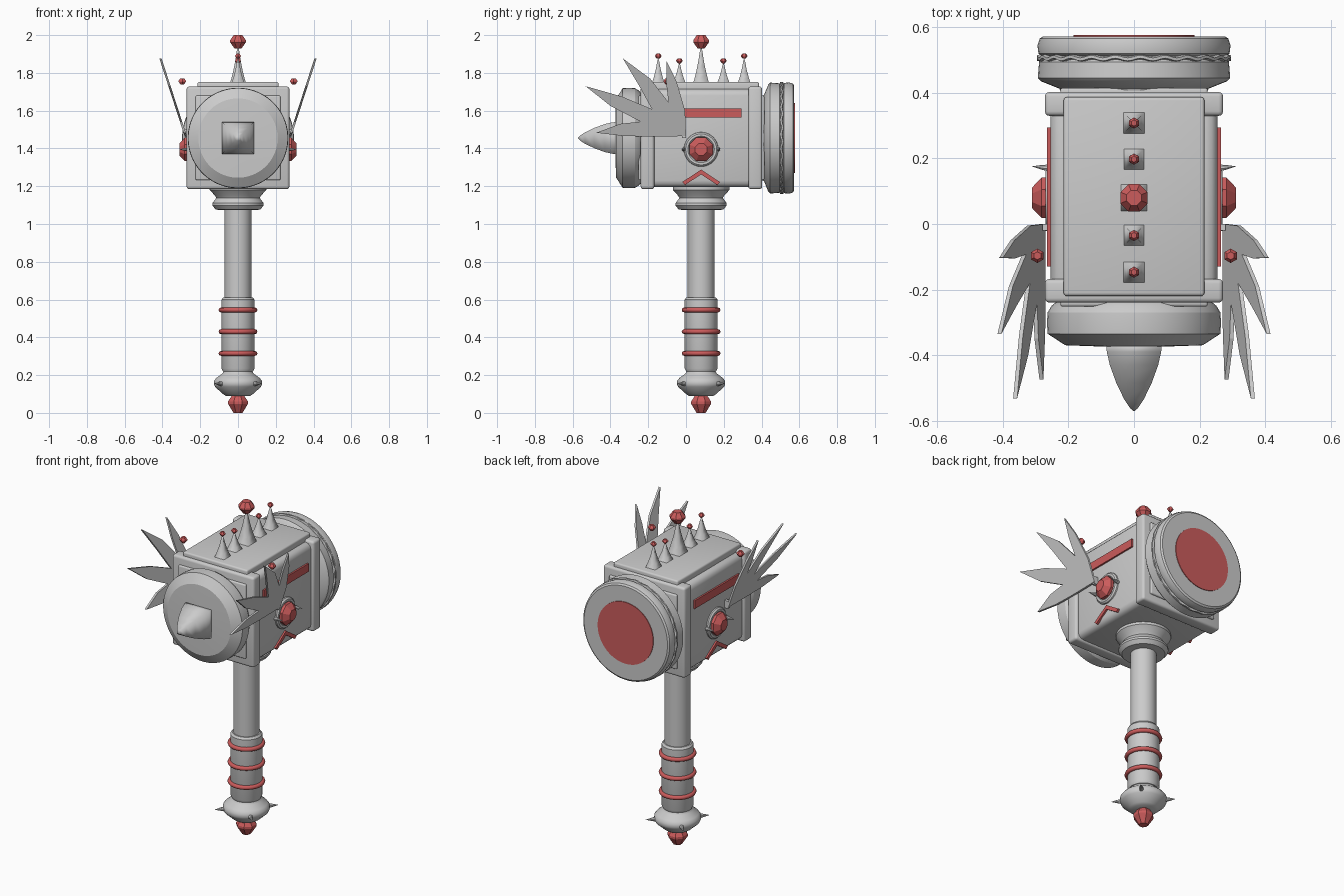
import bpy, bmesh, math
from mathutils import Vector, Matrix

if "Cube" in bpy.data.objects:
    bpy.data.objects.remove(bpy.data.objects["Cube"])


def material(name, rgb):
    m = bpy.data.materials.new(name)
    m.diffuse_color = (*rgb, 1)
    m.use_nodes = True
    m.node_tree.nodes["Principled BSDF"].inputs["Base Color"].default_value = m.diffuse_color
    return m


STEEL = material("grey steel", (0.6, 0.6, 0.6))
RED = material("ruby red", (0.6, 0.107, 0.107))
HY, HZ = 0.08, 1.455      # handle axis y, head centre z


def finish(name, bm, mat, smooth=35):
    bmesh.ops.recalc_face_normals(bm, faces=bm.faces)
    me = bpy.data.meshes.new(name)
    bm.to_mesh(me)
    bm.free()
    me.materials.append(mat)
    if smooth:
        me.shade_smooth()
        me.set_sharp_from_angle(angle=math.radians(smooth))
    ob = bpy.data.objects.new(name, me)
    bpy.context.collection.objects.link(ob)
    return ob


def lathe(name, profile, mat, at=(0, 0, 0), axis=(0, 0, 1), n=48, smooth=35, wave=0):
    """Revolve (radius, height) points around an axis; zero radius closes to a tip."""
    bm = bmesh.new()
    rot = Vector((0, 0, 1)).rotation_difference(Vector(axis)).to_matrix().to_4x4()
    mw = Matrix.Translation(at) @ rot
    rings = []
    for r, h in profile:
        if r == 0:
            rings.append([bm.verts.new(mw @ Vector((0, 0, h)))] * n)
            continue
        ring = []
        for i in range(n):
            a = 2 * math.pi * (i + 0.5) / n
            dh = wave * math.sin(24 * a)
            ring.append(bm.verts.new(mw @ Vector((r * math.cos(a), r * math.sin(a), h + dh))))
        rings.append(ring)
    for lo, hi in zip(rings, rings[1:]):
        for i in range(n):
            j = (i + 1) % n
            bm.faces.new(dict.fromkeys((lo[i], lo[j], hi[j], hi[i])))
    for ring in (rings[0], rings[-1]):
        if ring[0] is not ring[1]:
            bm.faces.new(ring)
    return finish(name, bm, mat, smooth)


def box(name, lo, hi, mat, bevel=0.0):
    bm = bmesh.new()
    bmesh.ops.create_cube(bm, size=1)
    lo, hi = Vector(lo), Vector(hi)
    for v in bm.verts:
        v.co = [(a + b) / 2 + c * (b - a) for a, b, c in zip(lo, hi, v.co)]
    if bevel:
        bmesh.ops.bevel(bm, geom=bm.edges[:], offset=bevel, segments=3, profile=0.5, affect='EDGES')
    return finish(name, bm, mat)


def gem(name, r, at, axis=(0, 0, 1), n=8):
    """Faceted gem, centred on its widest part."""
    pts = [(0.45 * r, -0.8 * r), (r, -0.1 * r), (r, 0.15 * r), (0.55 * r, 0.75 * r)]
    return lathe(name, pts, RED, at, axis, n, smooth=0)


def prism(name, pts, to3d, thick, mat):
    """Extrude a flat outline; to3d maps (y, z, offset) into space."""
    bm = bmesh.new()
    a = [bm.verts.new(to3d(y, z, -thick / 2)) for y, z in pts]
    b = [bm.verts.new(to3d(y, z, thick / 2)) for y, z in pts]
    bm.faces.new(a)
    bm.faces.new(b[::-1])
    for i in range(len(pts)):
        j = (i + 1) % len(pts)
        bm.faces.new((a[i], a[j], b[j], b[i]))
    return finish(name, bm, mat, 0)


# handle: shaft, grip, rings, pommel
lathe("shaft", [(0.071, 0.55), (0.071, 1.1)], STEEL, (0, HY, 0))
lathe("grip", [(0.08, 0.22), (0.087, 0.235), (0.087, 0.6), (0.078, 0.612)], STEEL, (0, HY, 0))
for z in (0.315, 0.43, 0.545):
    pts = [(0.09 + 0.013 * math.cos(t * math.pi / 4), 0.013 * math.sin(t * math.pi / 4))
           for t in range(-3, 4)]
    lathe("grip_ring", pts, RED, (0, HY, z), smooth=60)
lathe("pommel", [(0.065, 0.09), (0.08, 0.1), (0.122, 0.138), (0.128, 0.152), (0.127, 0.17),
                 (0.115, 0.185), (0.085, 0.207), (0.075, 0.22), (0.075, 0.237)],
      STEEL, (0, HY, 0), smooth=40)
for k in range(4):
    a = math.pi / 4 + k * math.pi / 2
    d = (math.cos(a), math.sin(a), 0)
    lathe("pommel_spike", [(0.016, 0.11), (0.01, 0.14), (0, 0.178)], STEEL, (0, HY, 0.155), d, 8)
lathe("pommel_gem", [(0.026, 0), (0.057, 0.048), (0.057, 0.06), (0.035, 0.092)],
      RED, (0, HY, 0), n=8, smooth=0)
lathe("collar", [(0.1, 1.075), (0.118, 1.076), (0.136, 1.098), (0.136, 1.11), (0.115, 1.138),
                 (0.122, 1.15), (0.15, 1.18), (0.15, 1.21)], STEEL, (0, HY, 0), smooth=25)

# head block with end plates and top plate
box("head_body", (-0.255, -0.22, 1.195), (0.255, 0.385, 1.715), STEEL, 0.035)
for y0, y1 in ((-0.24, -0.168), (0.33, 0.403)):
    box("end_plate", (-0.272, y0, 1.185), (0.272, y1, 1.728), STEEL, 0.014)
box("front_inner_plate", (-0.225, -0.252, 1.232), (0.225, -0.2, 1.68), STEEL, 0.008)
box("back_inner_plate", (-0.225, 0.36, 1.232), (0.225, 0.415, 1.68), STEEL, 0.008)
box("top_plate", (-0.215, -0.22, 1.69), (0.215, 0.387, 1.752), STEEL, 0.01)

# front striking disc and its big spike
lathe("front_disc", [(0.24, 0.24), (0.252, 0.25), (0.264, 0.27), (0.266, 0.3), (0.264, 0.335),
                     (0.21, 0.37), (0.1, 0.374), (0, 0.375)],
      STEEL, (0, 0, HZ), (0, -1, 0), 64, 25)
q = math.sqrt(2)
lathe("front_spike", [(0.085 * q, 0.365), (0.083 * q, 0.39), (0.074 * q, 0.43), (0.054 * q, 0.485),
                      (0.03 * q, 0.535), (0.012 * q, 0.562), (0, 0.572)],
      STEEL, (0, 0, HZ), (0, -1, 0), 4, 100)

# back striking disc with wavy band and red face
lathe("back_disc", [(0.22, 0.395), (0.228, 0.413), (0.285, 0.436), (0.294, 0.446), (0.29, 0.495),
                    (0.282, 0.502), (0.282, 0.513), (0.292, 0.52), (0.295, 0.545), (0.288, 0.566),
                    (0.278, 0.573)], STEEL, (0, 0, HZ), (0, 1, 0), 64, 35)
lathe("wavy_band", [(0.28, 0.498), (0.296, 0.502), (0.296, 0.511), (0.28, 0.516)],
      STEEL, (0, 0, HZ), (0, 1, 0), 144, 35, 0.004)
lathe("back_red_face", [(0.185, 0.57), (0.185, 0.577)], RED, (0, 0, HZ), (0, 1, 0), 64)

# crown of spikes with gems along the top
for y, tip, w, g in ((-0.147, 1.88, 0.034, 0.017), (-0.035, 1.855, 0.034, 0.017),
                     (0.08, 1.945, 0.042, 0.045), (0.198, 1.855, 0.034, 0.017),
                     (0.308, 1.88, 0.034, 0.017)):
    h = tip - 1.745
    lathe("crown_spike", [(w * q, 0), (w * q * 0.68, h * 0.25), (w * q * 0.38, h * 0.55),
                          (w * q * 0.16, h * 0.85), (0, h)],
          STEEL, (0, y, 1.745), (0, 0, 1), 4, 100)
    gem("crown_gem", g, (0, y, 1.966 if g > 0.03 else tip + 0.009), n=8 if g > 0.03 else 6)

# wing outline: tips and valleys of four feathers, as (y, z)
WING = [(0.0, 1.465), (-0.005, 1.6), (-0.05, 1.755), (-0.103, 1.862), (-0.105, 1.75),
        (-0.093, 1.645), (-0.19, 1.77), (-0.335, 1.877), (-0.25, 1.735), (-0.18, 1.608),
        (-0.34, 1.675), (-0.532, 1.73), (-0.4, 1.625), (-0.24, 1.542), (-0.35, 1.53),
        (-0.475, 1.483), (-0.33, 1.466), (-0.2, 1.463)]

# parts mirrored on both sides of the head
for s in (-1, 1):
    def flat(y, z, o):
        return (s * (0.258 + o), y, z)

    def tilted(y, z, o):
        return (s * (0.275 + 0.325 * (z - 1.46) + o), y, z)

    prism("wing", WING, tilted, 0.012, STEEL)
    box("wing_root", (s * 0.265 - 0.015, -0.02, 1.455), (s * 0.265 + 0.015, 0.0, 1.5), STEEL)
    gem("wing_gem", 0.022, (s * 0.295, -0.097, 1.755), n=6)
    box("side_stripe", (s * 0.258 - 0.007, -0.13, 1.563), (s * 0.258 + 0.007, 0.295, 1.612), RED)
    prism("chevron", [(-0.02, 1.222), (0.08, 1.288), (0.18, 1.222), (0.165, 1.207),
                      (0.08, 1.262), (-0.005, 1.207)], flat, 0.014, RED)
    c = (s * 0.25, HY, 1.395)
    lathe("gem_socket", [(0.092, 0), (0.09, 0.012), (0.082, 0.02), (0.07, 0.02), (0.06, 0.01)],
          STEEL, c, (s, 0, 0))
    lathe("side_gem", [(0.055, 0), (0.067, 0.015), (0.067, 0.032), (0.034, 0.061)],
          RED, c, (s, 0, 0), 8, 0)
    for t in (-1, 1):
        lathe("socket_spike", [(0.012, 0), (0.008, 0.03), (0, 0.062)], STEEL,
              (s * 0.25, HY + t * 0.09, 1.395), Vector((s, t * 0.1, 0)).normalized(), 8)
